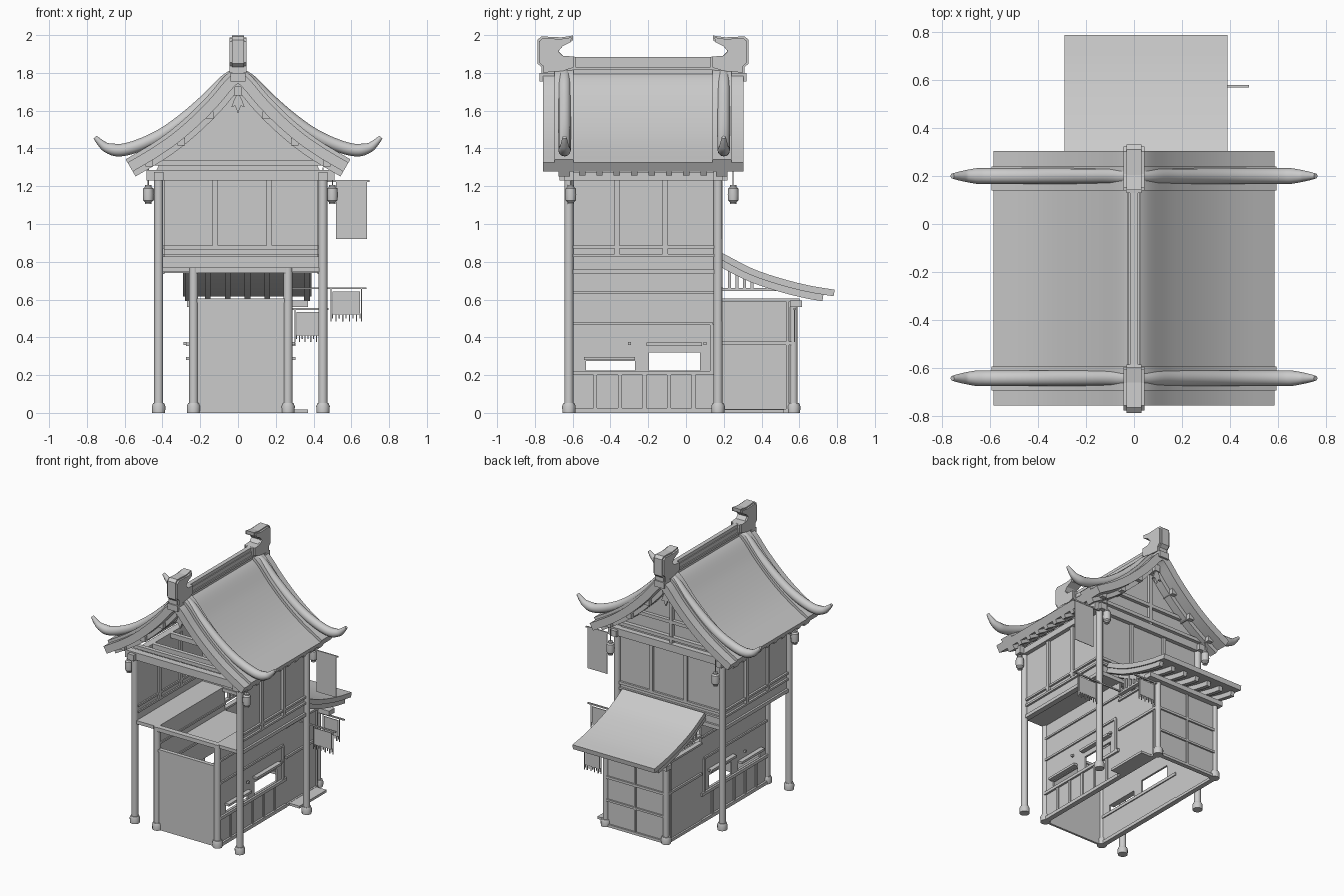
import bpy, bmesh, math
from mathutils import Vector

if "Cube" in bpy.data.objects:
    bpy.data.objects.remove(bpy.data.objects["Cube"])

CX = 0.015          # centre of the timber frame
YF, YB = -0.62, 0.17  # front and back post lines
YM = -0.2275        # middle of the main roof


def finish(name, bm, smooth=False):
    bmesh.ops.recalc_face_normals(bm, faces=bm.faces)
    me = bpy.data.meshes.new(name)
    bm.to_mesh(me)
    bm.free()
    ob = bpy.data.objects.new(name, me)
    bpy.context.collection.objects.link(ob)
    if smooth:
        bpy.ops.object.select_all(action='DESELECT')
        ob.select_set(True)
        bpy.context.view_layer.objects.active = ob
        bpy.ops.object.shade_smooth_by_angle(angle=math.radians(35))
    return ob


def boxes(name, specs):
    """Each spec is x0, x1, y0, y1, z0, z1."""
    bm = bmesh.new()
    for x0, x1, y0, y1, z0, z1 in specs:
        vs = bmesh.ops.create_cube(bm, size=1)['verts']
        for v in vs:
            v.co = Vector(((x0 + x1) / 2 + v.co.x * (x1 - x0),
                           (y0 + y1) / 2 + v.co.y * (y1 - y0),
                           (z0 + z1) / 2 + v.co.z * (z1 - z0)))
    return finish(name, bm)


def lathe(name, x, y, prof, n=12):
    bm = bmesh.new()
    rings = [[bm.verts.new((x + r * math.cos(2 * math.pi * i / n), y + r * math.sin(2 * math.pi * i / n), z))
              for i in range(n)] for r, z in prof]
    for a, b in zip(rings, rings[1:]):
        for i in range(n):
            bm.faces.new((a[i], a[(i + 1) % n], b[(i + 1) % n], b[i]))
    bm.faces.new(rings[0])
    bm.faces.new(rings[-1])
    return finish(name, bm, True)


def prism(name, poly, axis, a, b, smooth=False):
    """Extrude a (horizontal, z) outline along x or y."""
    bm = bmesh.new()
    put = (lambda p, t: (t, p[0], p[1])) if axis == 'x' else (lambda p, t: (p[0], t, p[1]))
    f = bm.faces.new([bm.verts.new(put(p, a)) for p in poly])
    g = bmesh.ops.extrude_face_region(bm, geom=[f])['geom']
    off = Vector((b - a, 0, 0)) if axis == 'x' else Vector((0, b - a, 0))
    bmesh.ops.translate(bm, vec=off, verts=[v for v in g if isinstance(v, bmesh.types.BMVert)])
    return finish(name, bm, smooth)


def spline(pts, n=5):
    """Catmull-Rom points through a coarse path."""
    P = [Vector(p) for p in pts]
    P = [2 * P[0] - P[1]] + P + [2 * P[-1] - P[-2]]
    out = []
    for i in range(1, len(P) - 2):
        for k in range(n):
            t = k / n
            a, b, c, d = P[i - 1:i + 3]
            out.append(0.5 * (2 * b + (c - a) * t + (2 * a - 5 * b + 4 * c - d) * t * t
                              + (3 * b - a - 3 * c + d) * t ** 3))
    return out + [P[-2]]


def lower(pts, d):
    """Offset a falling curve downwards along its normals."""
    out = []
    for i, p in enumerate(pts):
        t = (pts[min(i + 1, len(pts) - 1)] - pts[max(i - 1, 0)]).normalized()
        out.append(p + Vector((t.y, -t.x)) * d)
    return out


def band(name, pts, d0, d1, axis, a, b, s=1):
    poly = lower(pts, d0) + lower(pts, d1)[::-1]
    return prism(name, [(p.x * s, p.y) for p in poly], axis, a, b, True)


# Main roof slopes, verge boards, eave rafters
roof = spline([(0, 1.81), (.06, 1.765), (.15, 1.66), (.25, 1.56), (.35, 1.475), (.45, 1.405), (.585, 1.325)])
for s, side in ((1, 'right'), (-1, 'left')):
    band('roof_slope_' + side, roof, 0, .055, 'y', -.757, .305, s)
    for y in (-.645, .19):
        band('verge_base_' + side, roof, -.02, .02, 'y', y - .05, y + .05, s)
        band('bargeboard_' + side, roof, .05, .085, 'y', y - .03, y + .03, s)
    for i in range(8):
        y = -.55 + i * .092
        band('eave_rafter_' + side, roof[18:], .055, .08, 'y', y - .017, y + .017, s)

# Verge rolls with upturned horns
horn = spline([(0, 1.80), (.07, 1.755), (.16, 1.665), (.28, 1.56), (.4, 1.475), (.52, 1.418),
               (.62, 1.391), (.69, 1.402), (.725, 1.427), (.757, 1.46)])
for y in (-.643, .2):
    for s in (1, -1):
        bm = bmesh.new()
        rings = []
        for i, p in enumerate(horn):
            t = (horn[min(i + 1, len(horn) - 1)] - horn[max(i - 1, 0)]).normalized()
            r = .033 * min(1, max(.08, (.775 - p.x) / .12) ** .6)
            ring = []
            for k in range(12):
                c, w = math.cos(k * math.pi / 6), math.sin(k * math.pi / 6)
                q = p + Vector((-t.y, t.x)) * w * r
                ring.append(bm.verts.new((q.x * s, y + c * r, q.y)))
            rings.append(ring)
        for a, b in zip(rings, rings[1:]):
            for k in range(12):
                bm.faces.new((a[k], a[(k + 1) % 12], b[(k + 1) % 12], b[k]))
        bm.faces.new(rings[0])
        bm.faces.new(rings[-1])
        finish('verge_roll', bm, True)

# Ridge and its end ornaments
boxes('ridge', [(-.022, .022, -.62, .165, 1.77, 1.86), (-.03, .03, -.62, .165, 1.815, 1.83),
                (-.016, .016, -.62, .165, 1.86, 1.885)])
orn = [(-.765, 1.79), (-.765, 1.83), (-.787, 1.85), (-.787, 1.975), (-.765, 1.993), (-.66, 1.988), (-.597, 1.998),
       (-.6, 1.97), (-.65, 1.945), (-.675, 1.915), (-.65, 1.89), (-.585, 1.885), (-.585, 1.82), (-.65, 1.80)]
for m in (0, 1):
    f = (lambda v: 2 * YM - v) if m else (lambda v: v)
    prism('ridge_ornament', [(f(y), z) for y, z in orn], 'x', -.032, .032)
    mid = Vector((-.69, 1.9))
    prism('ornament_core', [(f(mid.x + (y - mid.x) * .9), mid.y + (z - mid.y) * .9) for y, z in orn], 'x', -.044, .044)
    ys = sorted((f(-.775), f(-.64)))
    boxes('ornament_foot', [(-.04, .04, ys[0], ys[1], 1.755, 1.8)])

# Round posts with stone feet
posts = [(CX + s * .435, y, 1.24) for s in (1, -1) for y in (YF, YB)]
posts += [(CX + s * .25, YF, .77) for s in (1, -1)] + [(CX + s * .25, .57, .58) for s in (1, -1)]
for x, y, h in posts:
    r = .021 if h < .6 else .024
    lathe('post', x, y, [(r, .03), (r, h)])
    lathe('post_foot', x, y, [(.034, 0), (.036, .035), (.029, .052)])

# Gables: tie beams, purlins, rear panel
for y in (YF, YB):
    boxes('gable_beams', [(-.485, .51, y - .025, y + .025, 1.23, 1.285), (-.46, .48, y - .015, y + .015, 1.31, 1.335)])
boxes('roof_ties', [(-.42, .45, y - .015, y + .015, 1.24, 1.275) for y in (-.43, -.22, -.02)])
under = lower(roof, .05)[3:24]
tri = [(p.x, p.y) for p in under] + [(.45, 1.25), (-.45, 1.25)] + [(-p.x, p.y) for p in under[::-1]]
prism('rear_gable_panel', tri, 'y', .145, .155)
boxes('rear_gable_struts', [(-.012, .012, .15, .18, 1.28, 1.7), (-.3, .3, .15, .18, 1.43, 1.455)])
boxes('purlins', [(s * x - .02, s * x + .02, -.7, .25, z - .04, z)
                  for s in (1, -1) for x, z in ((.47, 1.345), (.3, 1.455), (.15, 1.595))]
      + [(-.022, .022, -.7, .25, 1.68, 1.73)])
for y in (-.68, .235):   # hanging gable pendant
    prism('gable_pendant', [(0, 1.70), (.02, 1.66), (.035, 1.62), (.015, 1.625), (0, 1.585), (-.015, 1.625),
                            (-.035, 1.62), (-.02, 1.66)], 'y', y - .008, y + .008)

# Both long sides, built at an offset d from the frame centre
for s, side in ((1, 'right'), (-1, 'left')):
    def sb(name, specs):
        boxes(name + '_' + side, [(min(CX + s * a, CX + s * b), max(CX + s * a, CX + s * b), *r) for a, b, *r in specs])
    sb('upper_wall', [(.415, .43, YF, YB, .74, 1.25)])
    sb('upper_rails', [(.405, .445, YF, YB, .735, .76), (.405, .445, YF, YB, .825, .84), (.405, .445, YF, YB, .87, .885),
                       (.41, .46, -.67, .22, 1.23, 1.275)])
    sb('upper_mullions', [(.405, .447, y - .014, y + .014, .84, 1.24) for y in (-.365, -.11)])
    sb('jetty_floor', [(.24, .42, YF - .01, YB + .01, .745, .77)])
    # lower wall pieces around two low windows
    sb('lower_wall', [(.243, .257, YF, YB, 0, .225), (.243, .257, YF, -.53, .225, .355), (.243, .257, -.27, -.195, .225, .355),
                      (.243, .257, .075, YB, .225, .355), (.243, .257, -.53, -.27, .275, .355),
                      (.243, .257, -.195, .075, .32, .355), (.243, .257, YF, YB, .355, .75)])
    sb('lower_rails', [(.235, .272, YF, YB, 0, .025), (.235, .272, YF, YB, .2, .222), (.235, .268, YF, .14, .465, .48),
                       (.235, .268, YF, YB, .632, .645)])
    sb('lower_studs', [(.25, .266, y - .01, y + .01, .025, .2) for y in (-.48, -.35, -.22, -.09, .04)]
       + [(.25, .268, .128, .145, .2, .47)])
    sb('window_awnings', [(.245, .29, -.54, -.27, .28, .297), (.245, .29, -.21, .085, .355, .372)])
    # lean-to side
    sb('lean_wall', [(.243, .257, YB, .57, 0, .6)])
    sb('lean_rails', [(.235, .27, YB, .57, 0, .02), (.235, .27, YB, .57, .36, .378), (.235, .27, YB, .6, .59, .605),
                      (.235, .265, YB, .5, .645, .66), (.235, .268, .53, .545, .02, .59)])
    sb('lean_struts', [(.24, .262, y - .008, y + .008, .655, z) for y, z in ((.23, .79), (.27, .765), (.31, .745), (.35, .73))])

# Front wall and beams
boxes('front_wall', [(-.215, .245, YF - .008, YF + .008, 0, .59)])
boxes('front_rails', [(-.235, .265, YF - .015, YF + .015, .585, .605), (-.235, .265, YF - .02, YF + .02, .74, .77)])
boxes('loft_floor', [(-.23, .26, -.3, YB, .575, .59)])

# Rear upper wall
boxes('rear_wall', [(-.41, .44, YB - .02, YB - .005, .745, 1.25)])
boxes('rear_rails', [(-.41, .44, YB - .03, YB + .01, .74, .765), (-.41, .44, YB - .03, YB + .01, .825, .84),
                     (-.41, .44, YB - .03, YB + .01, .865, .885)])
boxes('rear_mullions', [(x - .014, x + .014, YB - .03, YB + .01, .87, 1.24) for x in (-.12, .165)])

# Lean-to back wall
boxes('lean_back_wall', [(-.235, .265, .562, .575, 0, .58)])
boxes('lean_back_frame', [(-.235, .265, .555, .587, 0, .02), (-.235, .265, .555, .587, .19, .205),
                          (-.235, .265, .555, .587, .36, .378), (.007, .023, .555, .585, .02, .57),
                          (-.27, .37, .55, .615, .56, .595)])

# Lean-to roof with rafters
lean = spline([(.195, .845), (.35, .765), (.5, .713), (.65, .675), (.787, .652)])
band('lean_roof', lean, 0, .035, 'x', -.29, .39)
for i in range(7):
    x = -.265 + i * .105
    band('lean_rafter', lean[:-2], .035, .07, 'x', x - .015, x + .015)

# Door step and door lintel on the right
boxes('door_step', [(.26, .37, .2, .52, 0, .018)])
boxes('pegs', [(x - .008, x + .008, y - .008, y + .008, .36, .376) for x in (-.28, .295) for y in (-.3, .1)])

# Lanterns
for x, y in ((CX - .49, -.61), (CX + .485, -.61), (CX - .435, .25), (CX + .435, .25)):
    lathe('lantern', x, y, [(.017, 1.105), (.017, 1.115), (.027, 1.125), (.029, 1.155), (.027, 1.188),
                            (.017, 1.197), (.017, 1.207)])
    lathe('lantern_cord', x, y, [(.003, 1.205), (.003, 1.3)], 6)

# Flat banner by the rear right post
boxes('banner', [(.52, .683, .187, .191, .92, 1.225)])
boxes('banner_rod', [(.45, .695, .184, .194, 1.222, 1.232)])

# Two fringed cloth signs on rods
for x0, x1, r0, r1, y, z in ((.5, .645, .28, .68, .19, .655), (.31, .43, .28, .48, .575, .545)):
    boxes('sign_rod', [(r0, r1, y - .005, y + .005, z, z + .01)])
    boxes('sign_cloth', [(x0, x1, y - .003, y + .003, z - .135, z - .012)])
    boxes('sign_fringe', [(x0 + k * (x1 - x0) / 8 - .003, x0 + k * (x1 - x0) / 8 + .003, y - .003, y + .003,
                           z - .155 - .015 * (k % 2), z - .13) for k in range(9)]
          + [(x - .003, x + .003, y - .003, y + .003, z - .17, z + .002) for x in (x0 - .008, x1 + .008)])
